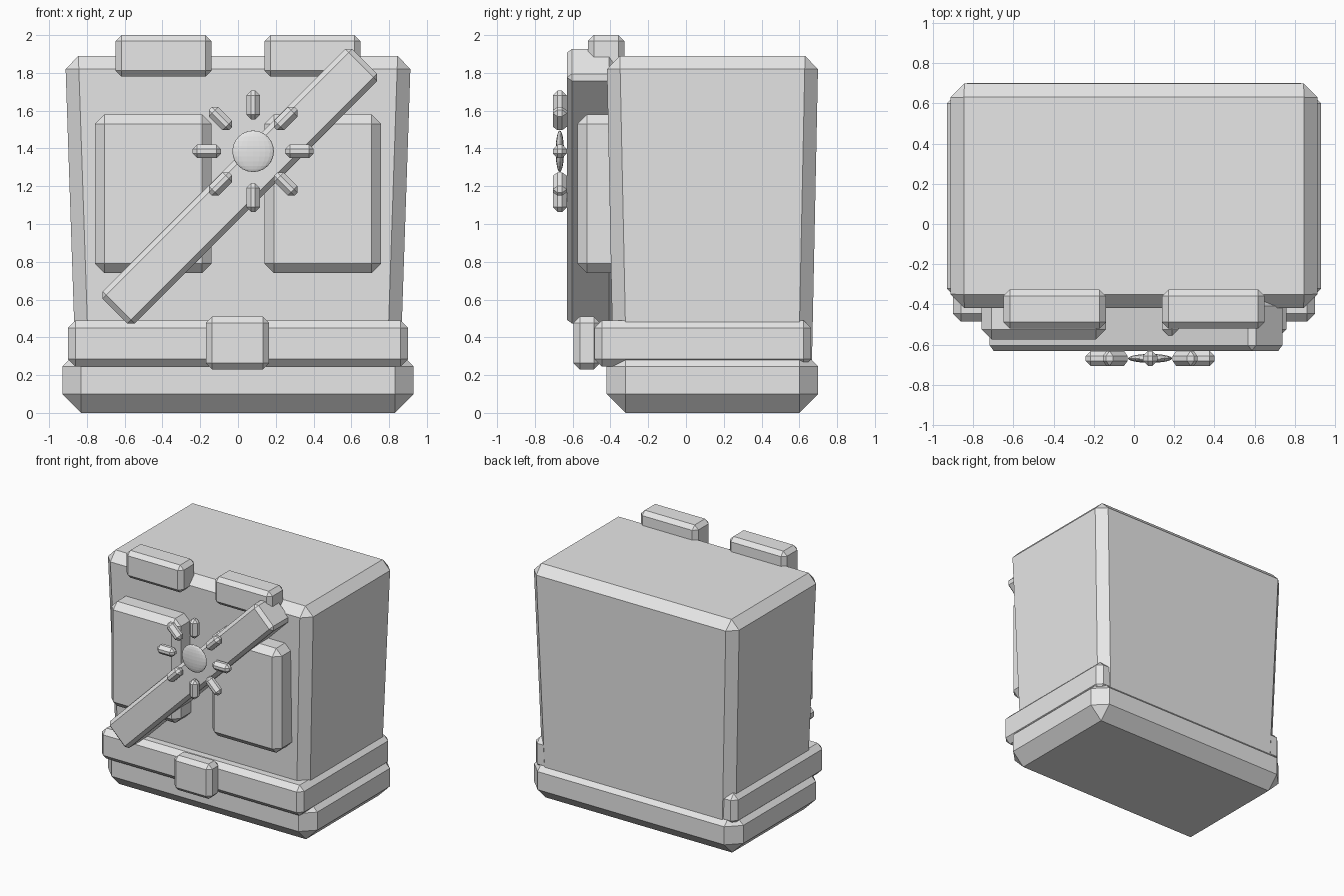
import bpy, bmesh, math
from mathutils import Matrix, Vector

cube = bpy.data.objects.get("Cube")
if cube:
    bpy.data.objects.remove(cube, do_unlink=True)

grey = bpy.data.materials.new("light_grey")
grey.use_nodes = True
grey.diffuse_color = (0.8, 0.8, 0.8, 1)
grey.node_tree.nodes["Principled BSDF"].inputs["Base Color"].default_value = (0.8, 0.8, 0.8, 1)


def finish(name, bm):
    mesh = bpy.data.meshes.new(name)
    bm.normal_update()
    bm.to_mesh(mesh)
    bm.free()
    mesh.materials.append(grey)
    obj = bpy.data.objects.new(name, mesh)
    bpy.context.collection.objects.link(obj)
    return obj


def block(name, xs, ys, zs, bevel, taper=1.0, turn=0.0):
    """Chamfered box between limits; taper shrinks the bottom, turn spins it about y."""
    size = Vector((xs[1] - xs[0], ys[1] - ys[0], zs[1] - zs[0]))
    centre = Vector((sum(xs), sum(ys), sum(zs))) / 2
    bm = bmesh.new()
    bmesh.ops.create_cube(bm, size=1)
    for v in bm.verts:
        if v.co.z < 0:
            v.co.x *= taper
            v.co.y *= taper
        v.co = v.co * size
    bmesh.ops.bevel(bm, geom=bm.edges[:], offset=bevel, segments=1,
                    affect='EDGES', profile=0.5)
    bm.transform(Matrix.Translation(centre) @ Matrix.Rotation(turn, 4, 'Y'))
    return finish(name, bm)


# Pack shell, base and belt
block("pack_body", (-0.915, 0.915), (-0.42, 0.70), (0.12, 1.89), 0.07, taper=0.935)
block("pack_base", (-0.93, 0.93), (-0.42, 0.70), (0, 0.345), 0.1)
block("belt", (-0.9, 0.9), (-0.485, 0.663), (0.245, 0.49), 0.04)
block("belt_buckle", (-0.17, 0.165), (-0.595, -0.455), (0.23, 0.51), 0.033)

# Front pockets and top clips on both sides
for side, s in (("right", -1), ("left", 1)):
    xs = sorted((s * 0.14, s * 0.757))
    block(side + "_pocket", xs, (-0.575, -0.3), (0.74, 1.58), 0.05)
    xs = sorted((s * 0.14, s * 0.648))
    block(side + "_clip", xs, (-0.52, -0.325), (1.78, 2.0), 0.032)

# Diagonal strap
block("diagonal_strap", (-0.925, 0.945), (-0.63, -0.38), (1.08, 1.32), 0.027,
      turn=-math.pi / 4)

# Sun emblem: flattened centre and eight rays
hub = Vector((0.08, -0.668, 1.385))
bm = bmesh.new()
bmesh.ops.create_uvsphere(bm, u_segments=20, v_segments=12, radius=0.11)
bm.transform(Matrix.Translation(hub) @ Matrix.Diagonal((1, 0.2, 1, 1)))
finish("emblem_centre", bm)

for i in range(8):
    angle = i * math.pi / 4
    p = hub + Vector((math.sin(angle), 0, math.cos(angle))) * 0.245
    block(f"emblem_ray_{i + 1}", (p.x - 0.036, p.x + 0.036),
          (p.y - 0.037, p.y + 0.037), (p.z - 0.076, p.z + 0.076), 0.025, turn=angle)
